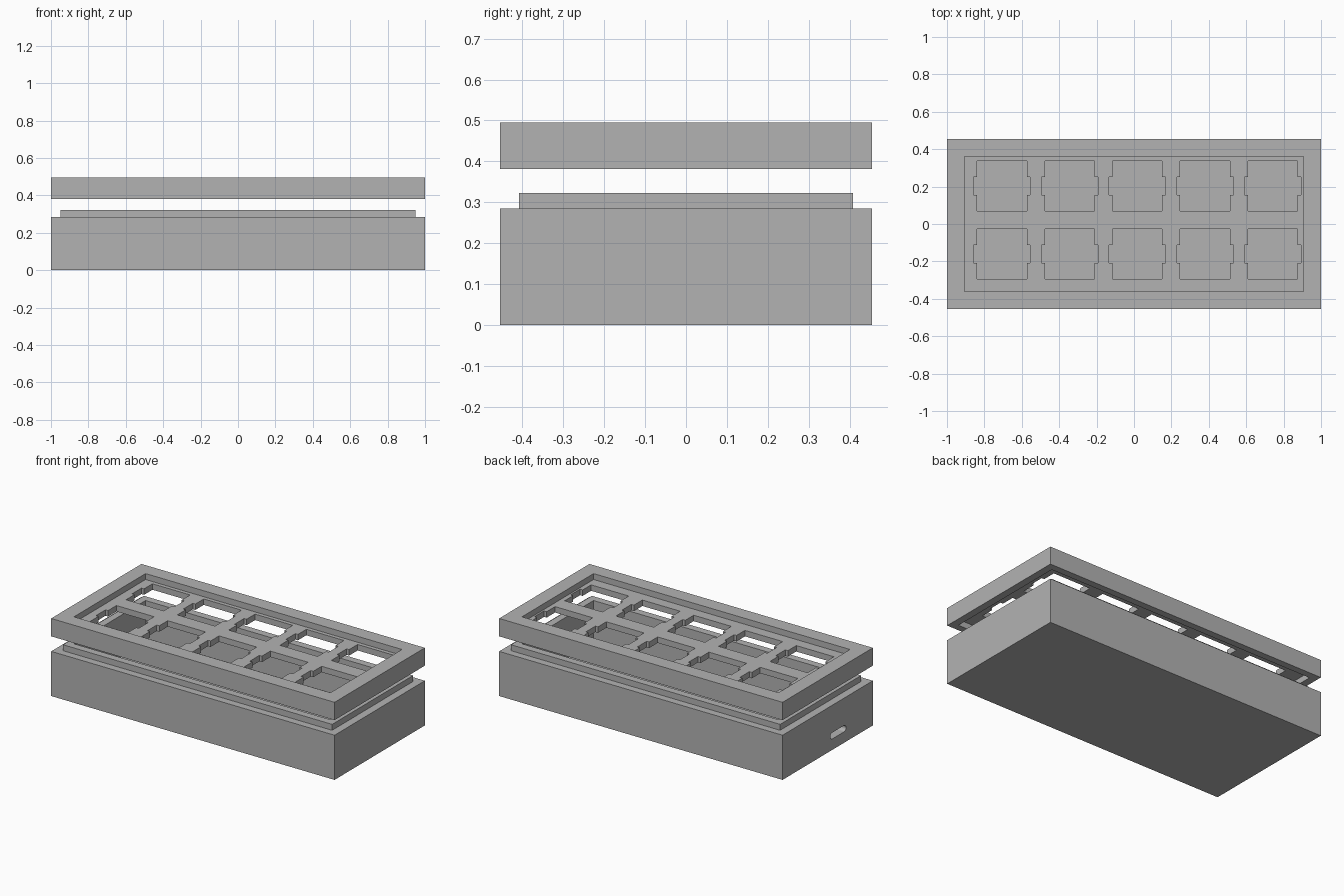
import bpy
import bmesh
import math

if "Cube" in bpy.data.objects:
    bpy.data.objects.remove(bpy.data.objects["Cube"])

gray = bpy.data.materials.new("light gray plastic")
gray.use_nodes = True
COLOR = (0.45, 0.45, 0.45, 1)
gray.diffuse_color = COLOR
gray.node_tree.nodes["Principled BSDF"].inputs["Base Color"].default_value = COLOR

STEP = 0.038          # lip height, recess depth and plate thickness
BASE_TOP, LID_Z, LID_TOP = 0.285, 0.381, 0.495


def prism(name, outline, z0, z1):
    """Extrude a flat outline of (x, y) points from z0 up to z1."""
    bm = bmesh.new()
    face = bm.faces.new([bm.verts.new((x, y, z0)) for x, y in outline])
    top = bmesh.ops.extrude_face_region(bm, geom=[face])["geom"]
    bmesh.ops.translate(bm, vec=(0, 0, z1 - z0),
                        verts=[v for v in top if isinstance(v, bmesh.types.BMVert)])
    bmesh.ops.recalc_face_normals(bm, faces=bm.faces)
    mesh = bpy.data.meshes.new(name)
    bm.to_mesh(mesh)
    bm.free()
    mesh.materials.append(gray)
    obj = bpy.data.objects.new(name, mesh)
    bpy.context.scene.collection.objects.link(obj)
    return obj


def block(name, hx, hy, z0, z1):
    """Centred box given by its half sizes and its heights."""
    return prism(name, [(-hx, -hy), (hx, -hy), (hx, hy), (-hx, hy)], z0, z1)


def combine(target, others, operation):
    """Apply booleans to the target and remove the helper solids."""
    for other in others:
        mod = target.modifiers.new("boolean", "BOOLEAN")
        mod.operation, mod.solver, mod.object = operation, "EXACT", other
    graph = bpy.context.evaluated_depsgraph_get()
    mesh = bpy.data.meshes.new_from_object(target.evaluated_get(graph))
    target.modifiers.clear()
    target.data = mesh
    for other in others:
        bpy.data.objects.remove(other)


def switch_hole(cx, cy):
    """Square key opening with a wider band across its middle."""
    a, b, n = 0.133, 0.151, 0.048
    half = [(a, -a), (a, -n), (b, -n), (b, n), (a, n), (a, a)]
    outline = half + [(-x, -y) for x, y in half]
    return prism("hole_cutter", [(cx + x, cy + y) for x, y in outline], LID_Z - 0.1, LID_TOP + 0.1)


# Base tray with a raised lip and an open cavity
base = block("base_tray", 1, 0.455, 0, BASE_TOP)
lip = block("lip", 0.95, 0.408, BASE_TOP - 0.05, BASE_TOP + STEP)
combine(base, [lip], "UNION")
cavity = block("cavity_cutter", 0.905, 0.361, 0.057, 0.6)

# Rounded cable port through the right end wall
R, FLAT, SEGMENTS = 0.02, 0.06, 10
port = []
for side in (1, -1):
    for i in range(SEGMENTS + 1):
        t = math.pi * i / SEGMENTS - math.pi / 2
        port.append((side * R * math.sin(t), side * (FLAT + R * math.cos(t))))
cable_port = prism("port_cutter", port, -0.1, 0.1)
cable_port.rotation_euler = (0, math.pi / 2, 0)
cable_port.location = (-0.96, -0.106, 0.09)
bpy.context.view_layer.update()
combine(base, [cavity, cable_port], "DIFFERENCE")

# Floating lid with recesses above and below the key plate
lid = block("lid_frame", 1, 0.455, LID_Z, LID_TOP)
cutters = [block("upper_recess", 0.905, 0.361, LID_TOP - STEP, 0.6),
           block("lower_recess", 0.953, 0.411, 0.3, LID_Z + STEP)]
for row in (0.203, -0.16):
    for column in range(-2, 3):
        cutters.append(switch_hole(0.018 + 0.362 * column, row))
combine(lid, cutters, "DIFFERENCE")
